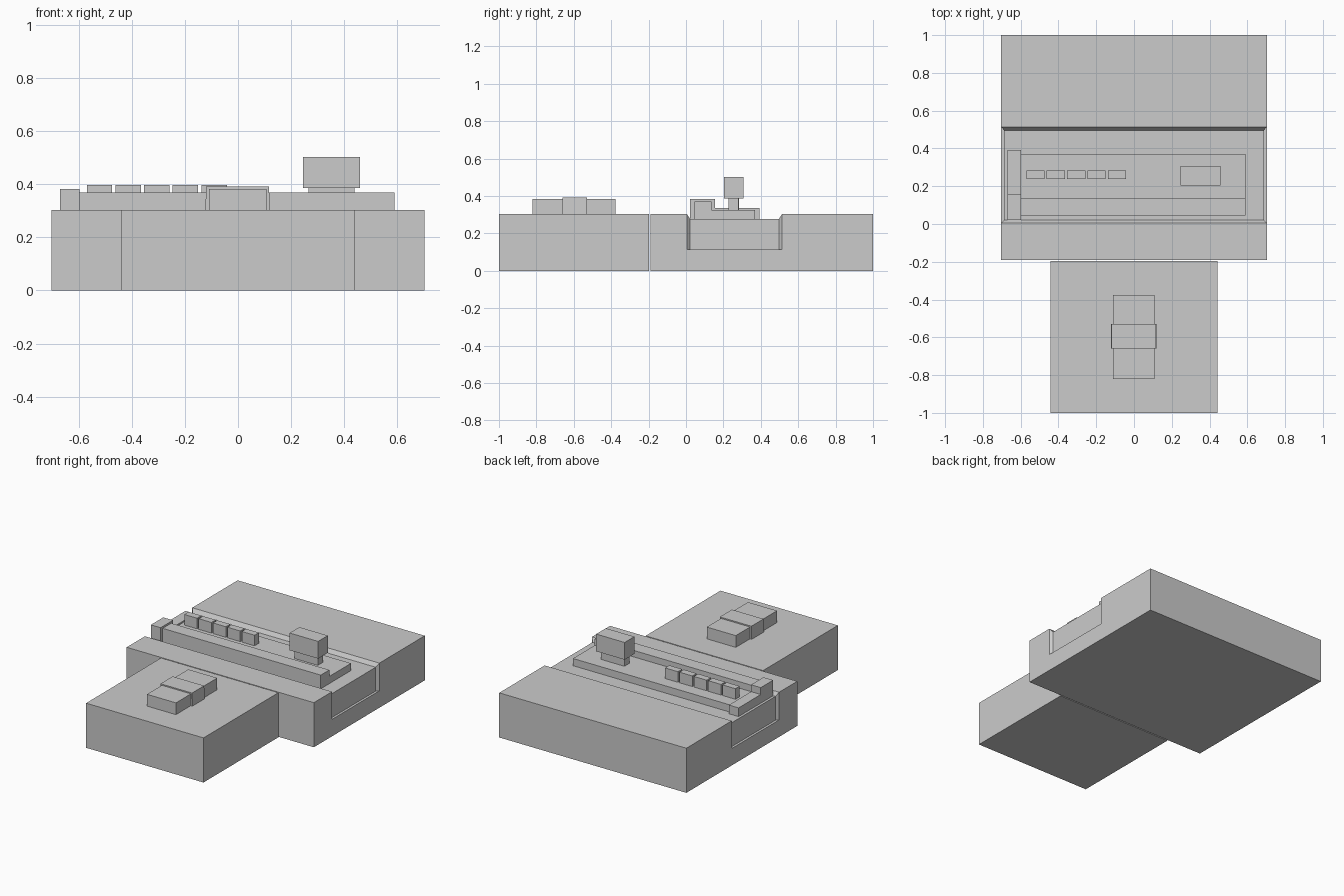
import bpy, bmesh

if "Cube" in bpy.data.objects:
    bpy.data.objects.remove(bpy.data.objects["Cube"])


def hull(name, pts):
    """Convex solid around a few corner points."""
    bm = bmesh.new()
    for p in pts:
        bm.verts.new(p)
    bmesh.ops.convex_hull(bm, input=bm.verts[:])
    bmesh.ops.dissolve_limit(bm, angle_limit=0.001, verts=bm.verts[:], edges=bm.edges[:])
    bmesh.ops.recalc_face_normals(bm, faces=bm.faces[:])
    me = bpy.data.meshes.new(name)
    bm.to_mesh(me)
    bm.free()
    ob = bpy.data.objects.new(name, me)
    bpy.context.collection.objects.link(ob)
    return ob


def box(name, x, y, z, taper=0.0):
    pts = [(a, b, z[0]) for a in x for b in y]
    pts += [(a, b, z[1]) for a in (x[0] + taper, x[1] - taper) for b in y]
    return hull(name, pts)


def extrude_x(name, profile, x0, x1):
    """Extrude a (y, z) profile along x."""
    n = len(profile)
    verts = [(x, y, z) for x in (x0, x1) for y, z in profile]
    faces = [tuple(range(n)), tuple(range(2 * n - 1, n - 1, -1))]
    faces += [(i, i + n, (i + 1) % n + n, (i + 1) % n) for i in range(n)]
    me = bpy.data.meshes.new(name)
    me.from_pydata(verts, [], faces)
    bm = bmesh.new()
    bm.from_mesh(me)
    bmesh.ops.recalc_face_normals(bm, faces=bm.faces[:])
    bm.to_mesh(me)
    bm.free()
    ob = bpy.data.objects.new(name, me)
    bpy.context.collection.objects.link(ob)
    return ob


W, TOP, FLOOR, SLAB = 0.703, 0.303, 0.115, 0.277

# Main body with a wide channel across it
extrude_x("main_body", [(-0.19, 0), (1, 0), (1, TOP), (0.513, TOP), (0.513, FLOOR),
                        (0.005, FLOOR), (0.005, TOP), (-0.19, TOP)], -W, W)
# Slab filling the channel, with chamfered sides up to the body
box("channel_slab", (-0.687, 0.687), (0.022, 0.496), (FLOOR, SLAB))
for name, yo, yi in (("front_chamfer", 0.005, 0.022), ("back_chamfer", 0.513, 0.496)):
    hull(name, [(s * W, yo, z) for s in (-1, 1) for z in (FLOOR, TOP)] +
               [(s * 0.687, yi, z) for s in (-1, 1) for z in (FLOOR, SLAB)])

# Stepped rail and its end cap
extrude_x("stepped_rail", [(0.045, SLAB), (0.37, SLAB), (0.37, 0.326), (0.137, 0.326),
                           (0.137, 0.37), (0.045, 0.37)], -0.597, 0.59)
extrude_x("rail_end_cap", [(0.022, SLAB), (0.393, SLAB), (0.393, 0.336), (0.155, 0.336),
                           (0.155, 0.383), (0.022, 0.383)], -0.67, -0.597)

# Row of buttons
for i in range(5):
    x = -0.57 + i * 0.108
    box(f"button_{i + 1}", (x, x + 0.096), (0.238, 0.284), (0.326, 0.398))

# Raised knob on its stem
box("knob_stem", (0.265, 0.44), (0.228, 0.282), (0.326, 0.386))
box("knob_head", (0.245, 0.459), (0.204, 0.308), (0.386, 0.503))

# Front platform with a banded block on top
box("front_platform", (-0.441, 0.441), (-1, -0.197), (0, TOP))
box("platform_block", (-0.11, 0.108), (-0.82, -0.377), (TOP, 0.383))
box("block_band", (-0.123, 0.12), (-0.66, -0.53), (TOP, 0.391), 0.003)
